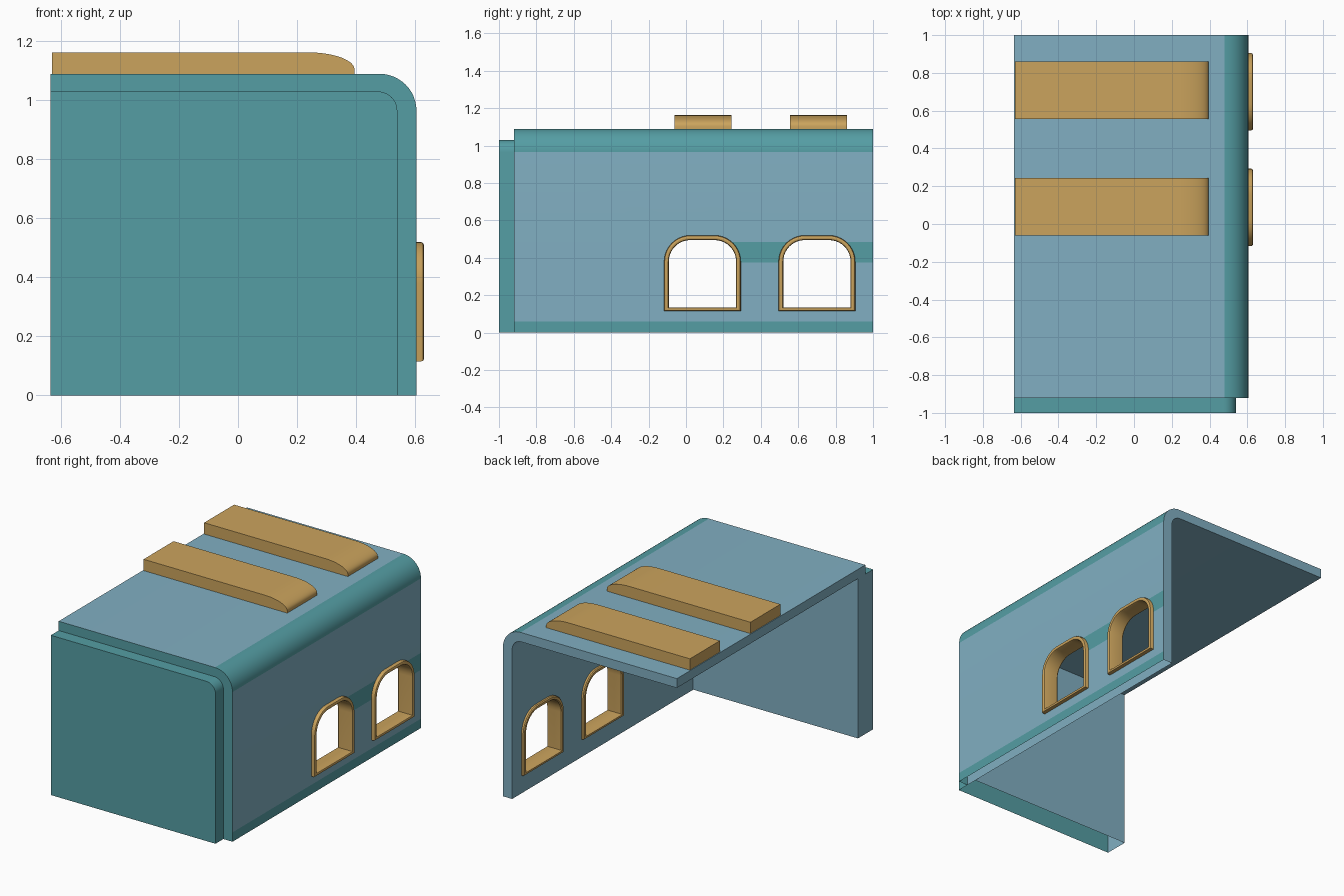
import bpy, bmesh
from math import sin, cos, pi

if "Cube" in bpy.data.objects:
    bpy.data.objects.remove(bpy.data.objects["Cube"])


def material(name, rgb):
    m = bpy.data.materials.new(name)
    m.diffuse_color = (*rgb, 1)
    m.use_nodes = True
    m.node_tree.nodes["Principled BSDF"].inputs["Base Color"].default_value = m.diffuse_color
    return m


BLUE = material("blue", (0.22, 0.43, 0.54))
TEAL = material("teal", (0.09, 0.34, 0.37))
TAN = material("tan", (0.60, 0.37, 0.11))


def corner(cx, cz, rx, rz, a0, a1, n=10):
    step = (a1 - a0) / n
    return [(cx + rx * cos(a0 + step * i), cz + rz * sin(a0 + step * i)) for i in range(n + 1)]


def make_object(name, bm, mats):
    bmesh.ops.recalc_face_normals(bm, faces=bm.faces)
    me = bpy.data.meshes.new(name)
    bm.to_mesh(me)
    bm.free()
    ob = bpy.data.objects.new(name, me)
    bpy.context.collection.objects.link(ob)
    for m in mats:
        me.materials.append(m)
    return ob


def activate(ob):
    bpy.ops.object.select_all(action='DESELECT')
    ob.select_set(True)
    bpy.context.view_layer.objects.active = ob


def smooth(ob):
    activate(ob)
    bpy.ops.object.shade_smooth_by_angle(angle=0.6)


def loft(name, rings, mats, closed=False):
    """Skin a list of equal rings; cap the ends unless it closes on itself."""
    bm = bmesh.new()
    loops = [[bm.verts.new(p) for p in r] for r in rings]
    n = len(loops[0])
    pairs = list(zip(loops, loops[1:])) + ([(loops[-1], loops[0])] if closed else [])
    for a, b in pairs:
        for i in range(n):
            j = (i + 1) % n
            bm.faces.new((a[i], a[j], b[j], b[i]))
    if not closed:
        bm.faces.new(loops[0])
        bm.faces.new(loops[-1])
    return make_object(name, bm, mats)


def extrude_y(name, profile, y0, y1, mats):
    return loft(name, [[(x, y, z) for x, z in profile] for y in (y0, y1)], mats)


def open_bottom_and_paint(ob, is_teal):
    bm = bmesh.new()
    bm.from_mesh(ob.data)
    floor = [f for f in bm.faces if all(v.co.z < 1e-4 for v in f.verts)]
    bmesh.ops.delete(bm, geom=floor, context='FACES_ONLY')
    for f in bm.faces:
        f.material_index = int(is_teal(f.calc_center_median(), f.normal))
    bm.to_mesh(ob.data)
    bm.free()


def arch(yc, inset):
    w, r = 0.205 - inset, 0.14 - inset
    right = corner(yc + 0.065, 0.38, r, r, 0, pi / 2)
    left = corner(yc - 0.065, 0.38, r, r, pi / 2, pi)
    z = 0.115 + inset * 0.75
    return [(yc - w, z), (yc + w, z)] + right + left


# Roof and side wall, one bent sheet
LEFT = -0.635
outer = [(0.605, 0), (0.605, 0.06), (0.605, 0.375), (0.605, 0.485)]
outer += corner(0.48, 0.965, 0.125, 0.125, 0, pi / 2, 12) + [(LEFT, 1.09)]
inner = [(LEFT, 1.03)] + corner(0.475, 0.965, 0.065, 0.065, pi / 2, 0, 12) + [(0.54, 0)]
shell = extrude_y("roof_and_side_wall", outer + inner, -0.92, 1, [BLUE, TEAL])

# Window openings and their frames
SECTION = [(0, 0.528), (0, 0.62), (0.003, 0.627), (0.009, 0.63), (0.016, 0.63),
           (0.022, 0.627), (0.025, 0.62), (0.025, 0.528), (0.02, 0.522), (0.005, 0.522)]
for i, yc in enumerate((0.088, 0.70)):
    cutter = loft("window_cutter", [[(x, y, z) for y, z in arch(yc, 0.012)] for x in (0.4, 0.8)], [])
    cutter.hide_render = True
    activate(shell)
    mod = shell.modifiers.new("window", 'BOOLEAN')
    mod.operation, mod.solver, mod.object = 'DIFFERENCE', 'EXACT', cutter
    bpy.ops.object.modifier_apply(modifier=mod.name)
    bpy.data.objects.remove(cutter)
    frame = loft(f"window_frame_{i + 1}",
                 [[(x, y, z) for y, z in arch(yc, s)] for s, x in SECTION], [TAN], closed=True)
    smooth(frame)


def shell_teal(c, n):
    stripe = c.x > 0.6 and n.x > 0.9 and (c.z < 0.06 or (0.375 < c.z < 0.485 and c.y > 0.2))
    bend = c.x > 0.48 and c.z > 0.965 and (c.x - 0.48) ** 2 + (c.z - 0.965) ** 2 > 0.012
    return n.y < -0.9 and c.y < -0.9 or stripe or (bend and abs(n.y) < 0.1)


open_bottom_and_paint(shell, shell_teal)
smooth(shell)

# Front panel, fitted inside the shell
panel = [(LEFT, 0), (0.54, 0)] + corner(0.475, 0.965, 0.065, 0.065, 0, pi / 2, 12) + [(LEFT, 1.03)]
front = extrude_y("front_panel", panel, -1, -0.845, [BLUE, TEAL])
open_bottom_and_paint(front, lambda c, n: n.y < 0.5 and n.x > -0.5)
smooth(front)

# Roof bars with a rounded right end
bar = [(-0.63, 1.09), (0.395, 1.09)] + corner(0.235, 1.105, 0.16, 0.058, 0, pi / 2, 12) + [(-0.63, 1.163)]
for i, y in enumerate((-0.062, 0.555)):
    smooth(extrude_y(f"roof_bar_{i + 1}", bar, y, y + 0.305, [TAN]))
